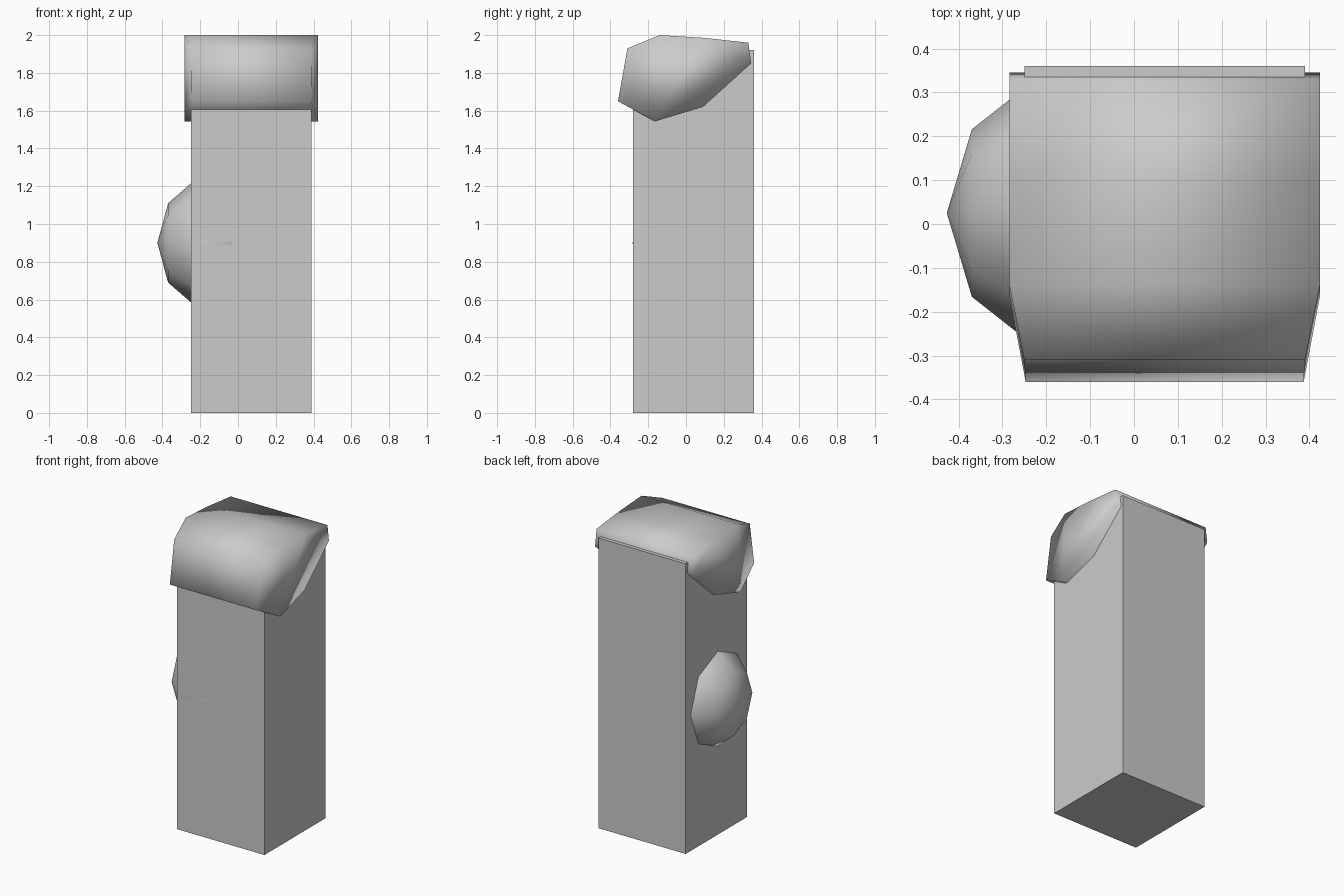
import bpy, bmesh
from mathutils import Matrix

if "Cube" in bpy.data.objects:
    bpy.data.objects.remove(bpy.data.objects["Cube"])


def make_object(name, bm, smooth):
    bmesh.ops.recalc_face_normals(bm, faces=bm.faces[:])
    for f in bm.faces:
        f.smooth = smooth
    mesh = bpy.data.meshes.new(name)
    bm.to_mesh(mesh)
    bm.free()
    obj = bpy.data.objects.new(name, mesh)
    bpy.context.collection.objects.link(obj)
    return obj


CX = 0.07  # shared x centre of post and cap

# Post: plain sharp-edged box
bm = bmesh.new()
bmesh.ops.create_cube(bm, size=1)
bmesh.ops.scale(bm, vec=(0.64, 0.64, 1.92), verts=bm.verts)
bmesh.ops.translate(bm, vec=(CX, 0.04, 0.96), verts=bm.verts)
make_object("post", bm, False)

# Cap: eight-sided profile (half width, y, z), narrowed at the front
profile = [
    (0.317, -0.36, 1.65), (0.32, -0.31, 1.93), (0.354, -0.14, 2.0), (0.354, 0.10, 1.985),
    (0.354, 0.33, 1.96), (0.354, 0.345, 1.85), (0.354, 0.09, 1.62), (0.354, -0.165, 1.543),
]
bm = bmesh.new()
left = [bm.verts.new((CX - w, y, z)) for w, y, z in profile]
right = [bm.verts.new((CX + w, y, z)) for w, y, z in profile]
n = len(profile)
for i in range(n):
    j = (i + 1) % n
    bm.faces.new((left[i], left[j], right[j], right[i]))
# End faces, split where the front narrows
for side in (left, right):
    bm.faces.new((side[7], side[0], side[1], side[2]))
    bm.faces.new(side[2:])
make_object("cap", bm, True)

# Side knob: low-poly ellipsoid with its pole pointing left
bm = bmesh.new()
bmesh.ops.create_uvsphere(bm, u_segments=8, v_segments=5, radius=1,
                          matrix=Matrix.Rotation(1.5707963, 4, 'Y'))
bmesh.ops.scale(bm, vec=(0.30, 0.325, 0.358), verts=bm.verts)
bmesh.ops.translate(bm, vec=(-0.127, 0.025, 0.9), verts=bm.verts)
make_object("side_knob", bm, True)
